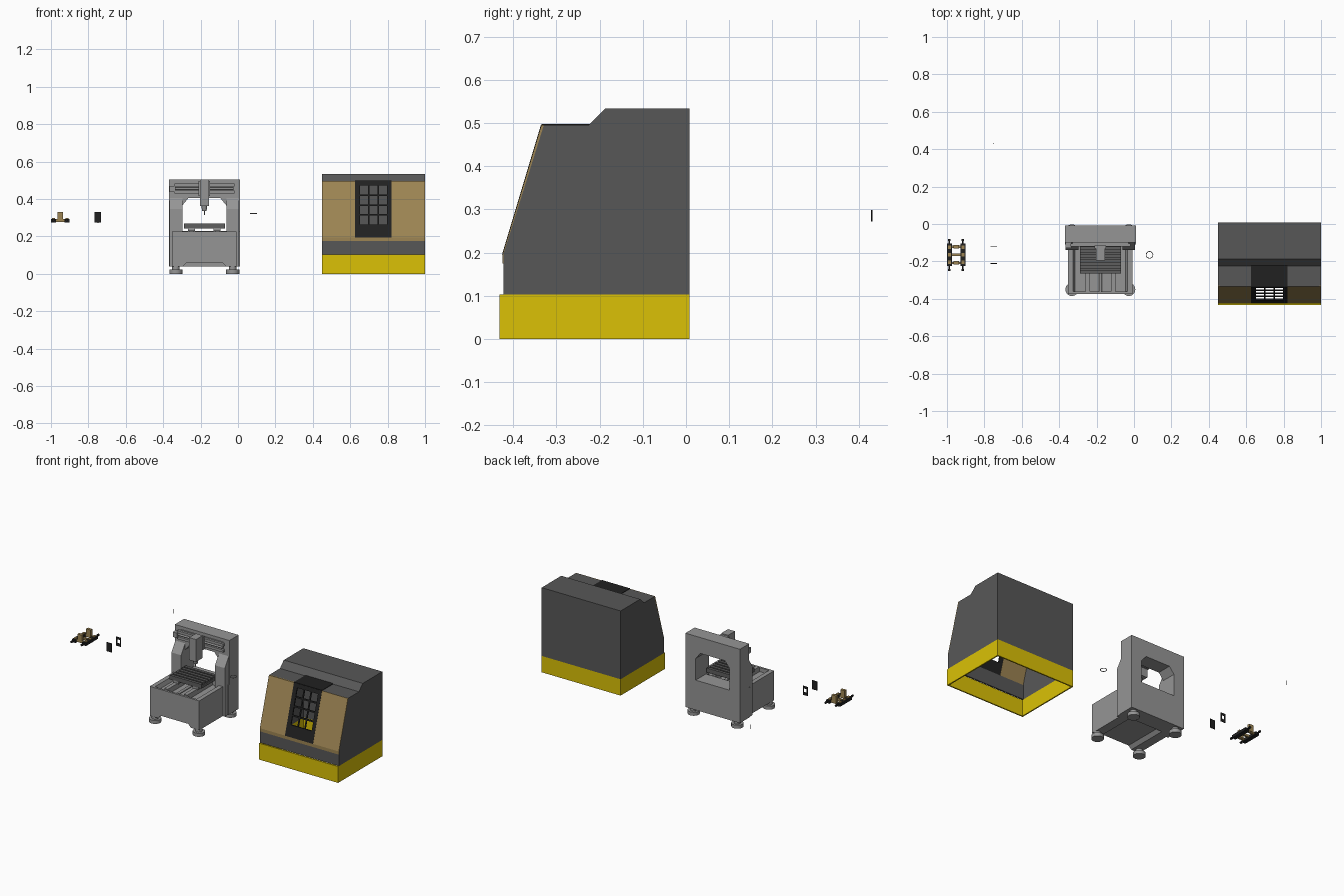
import bpy, bmesh, math
from mathutils import Vector

if "Cube" in bpy.data.objects:
    bpy.data.objects.remove(bpy.data.objects["Cube"])


def material(name, r, g, b):
    m = bpy.data.materials.new(name)
    m.use_nodes = True
    col = [(v / 255) ** 2.2 for v in (r, g, b)] + [1]
    m.diffuse_color = col
    m.node_tree.nodes["Principled BSDF"].inputs["Base Color"].default_value = col
    return m


SHELL = material("charcoal", 88, 88, 88)
METAL = material("machine grey", 148, 148, 148)
TABLE = material("table grey", 95, 95, 95)
TAN = material("tan", 156, 132, 84)
YELLOW = material("yellow", 218, 192, 15)
BLACK = material("black", 38, 38, 38)


def prism(name, pts, lo, hi, mat, axis="x"):
    """Extrude a yz outline along x, or an xz outline along y."""
    place = (lambda p, t: (t, *p)) if axis == "x" else (lambda p, t: (p[0], t, p[1]))
    bm = bmesh.new()
    face = bm.faces.new([bm.verts.new(place(p, lo)) for p in pts])
    out = bmesh.ops.extrude_face_region(bm, geom=[face])
    moved = [v for v in out["geom"] if isinstance(v, bmesh.types.BMVert)]
    shift = Vector(place((0, 0), hi - lo))
    bmesh.ops.translate(bm, verts=moved, vec=shift)
    bmesh.ops.recalc_face_normals(bm, faces=bm.faces)
    me = bpy.data.meshes.new(name)
    bm.to_mesh(me)
    bm.free()
    me.materials.append(mat)
    ob = bpy.data.objects.new(name, me)
    bpy.context.collection.objects.link(ob)
    return ob


def box(name, x0, x1, y0, y1, z0, z1, mat):
    return prism(name, [(y0, z0), (y1, z0), (y1, z1), (y0, z1)], x0, x1, mat)


def cylinder(name, loc, r, depth, mat, r2=None, rot=(0, 0, 0), sides=32):
    bpy.ops.mesh.primitive_cone_add(vertices=sides, radius1=r, radius2=r if r2 is None else r2,
                                    depth=depth, location=loc, rotation=rot)
    ob = bpy.context.object
    ob.name = name
    ob.data.materials.append(mat)
    bpy.ops.object.shade_smooth_by_angle()
    return ob


# --- Enclosure: yellow base frame, open underneath
L, R, F, B, W = 0.45, 1.0, -0.432, 0.008, 0.008
H = 0.103
box("base_front", L, R, F, F + W, 0, H, YELLOW)
box("base_back", L, R, B - W, B, 0, H, YELLOW)
for side, x in (("right", L), ("left", R - W)):
    box("base_" + side, x, x + W, F + W, B - W, 0, H, YELLOW)

# Enclosure: charcoal side walls, back, roof and lower front
FY, TOP = -0.423, 0.495
outline = [(FY, H), (FY, 0.195), (-0.329, TOP), (-0.225, TOP), (-0.187, 0.533), (B, 0.533), (B, H)]
for side, x in (("right", L), ("left", R - W)):
    prism("wall_" + side, outline, x, x + W, SHELL)
roof = [(-0.333, TOP), (-0.225, TOP), (-0.187, 0.533), (B, 0.533), (B, H),
        (B - W, H), (B - W, 0.525), (-0.184, 0.525), (-0.222, TOP - W), (-0.333, TOP - W)]
prism("roof_and_back", roof, L + W, R - W, SHELL)
box("lower_front", L + W, R - W, FY, FY + W, H, 0.195, SHELL)
box("front_sill", L, R, FY - 0.002, FY, 0.175, 0.195, TAN)

# Enclosure: sloped front, addressed by height and offset from the slope
LEAN = 0.3


def sloped(name, x0, x1, z0, z1, mat, out=0.0, thick=0.008):
    y = lambda z: FY + LEAN * (z - 0.195) - out
    pts = [(y(z0), z0), (y(z1), z1), (y(z1) + thick, z1), (y(z0) + thick, z0)]
    return prism(name, pts, x0, x1, mat)


D0, D1, G0, G1, S0, S1 = 0.625, 0.82, 0.652, 0.797, 0.262, 0.472
sloped("tan_panel_right", L, D0, 0.195, TOP, TAN, 0.002)
sloped("tan_panel_left", D1, R, 0.195, TOP, TAN, 0.002)
sloped("door_stile_right", D0, G0, 0.195, TOP, BLACK, 0.003)
sloped("door_stile_left", G1, D1, 0.195, TOP, BLACK, 0.003)
sloped("door_bottom_rail", G0, G1, 0.195, S0, BLACK, 0.003)
sloped("door_top_rail", G0, G1, S1, TOP, BLACK, 0.003)
for i in (1, 2):
    x = G0 + (G1 - G0) * i / 3
    sloped("window_upright", x - 0.004, x + 0.004, S0, S1, BLACK, 0.002, 0.006)
for i in (1, 2, 3):
    z = S0 + (S1 - S0) * i / 4
    sloped("window_crossbar", G0, G1, z - 0.004, z + 0.004, BLACK, 0.002, 0.006)
box("door_roof_plate", D0, D1, -0.335, -0.222, TOP - 0.002, TOP + 0.003, BLACK)

# --- Milling machine: feet
CX = -0.18
for sx in (-1, 1):
    for y in (-0.35, -0.037):
        cylinder("foot_pad", (CX + sx * 0.152, y, 0.011), 0.035, 0.022, METAL)
        cylinder("foot_stem", (CX + sx * 0.152, y, 0.03), 0.02, 0.03, METAL)


def mirrored(half):
    """Complete a half outline, given from the centre line outwards."""
    return [(CX + x, z) for x, z in half] + [(CX - x, z) for x, z in reversed(half)]


# Machine bed with clearance underneath and a recessed top
bed = mirrored([(0.095, 0.06), (0.115, 0.04), (0.172, 0.04), (0.172, 0.225),
                (0.145, 0.225), (0.135, 0.2), (0.04, 0.2)])
prism("bed", bed, -0.362, -0.11, METAL, "y")
lip = mirrored([(0.095, 0.06), (0.115, 0.04), (0.172, 0.04), (0.172, 0.225)])
prism("bed_front", lip, -0.375, -0.362, METAL, "y")
for s in (-1, 1):
    x = CX + s * 0.068
    box("bed_rail", x - 0.012, x + 0.012, -0.362, -0.11, 0.2, 0.232, METAL)
    for y in (-0.245, -0.15):
        box("table_carriage", x - 0.018, x + 0.018, y - 0.02, y + 0.02, 0.228, 0.245, METAL)
cylinder("table_screw", (CX, -0.236, 0.212), 0.008, 0.252, METAL, rot=(math.pi / 2, 0, 0))

# Slotted work table
top = [(-0.105, 0.243), (-0.265, 0.243)]
for i in range(6):
    y = -0.265 + i * 0.0284
    top += [(y, 0.27), (y + 0.018, 0.27)]
    if i < 5:
        top += [(y + 0.018, 0.26), (y + 0.0284, 0.26)]
prism("work_table", top, CX - 0.11, CX + 0.11, TABLE)

# Gantry: arch slab, lower web and deeper column fronts
arch = mirrored([(0.085, 0.405), (0.118, 0.365), (0.118, 0.225), (0.19, 0.225), (0.19, 0.505)])
prism("gantry_arch", arch, -0.1, -0.008, METAL, "y")
box("gantry_web", CX - 0.19, CX + 0.19, -0.11, -0.008, 0.04, 0.228, METAL)
column = [(-0.1, 0.04), (-0.14, 0.04), (-0.14, 0.345), (-0.1, 0.405)]
for s in (-1, 1):
    a, b = sorted((CX + s * 0.118, CX + s * 0.186))
    prism("column_front", column, a, b, METAL)

# Cross rails, carriage and spindle
box("cross_rail_plate", CX - 0.15, CX + 0.15, -0.106, -0.1, 0.43, 0.485, METAL)
for z in (0.437, 0.474):
    box("cross_rail", CX - 0.16, CX + 0.16, -0.12, -0.104, z - 0.008, z + 0.008, METAL)
cylinder("cross_screw", (CX, -0.114, 0.456), 0.006, 0.31, METAL, rot=(0, math.pi / 2, 0))
box("cross_motor", CX - 0.185, CX - 0.155, -0.128, -0.1, 0.438, 0.47, METAL)
box("head_slide", CX - 0.03, CX + 0.03, -0.132, -0.116, 0.415, 0.495, METAL)
box("spindle_head", CX - 0.024, CX + 0.024, -0.195, -0.128, 0.362, 0.503, METAL)
cylinder("spindle_nose", (CX, -0.165, 0.35), 0.012, 0.028, METAL, r2=0.016)
cylinder("cutting_tool", (CX, -0.165, 0.327), 0.003, 0.024, METAL, sides=12)

# --- Loose ring
bpy.ops.mesh.primitive_torus_add(location=(0.083, -0.165, 0.322), major_radius=0.018,
                                 minor_radius=0.002, major_segments=40, minor_segments=8)
ring = bpy.context.object
ring.name = "ring"
ring.data.materials.append(METAL)
bpy.ops.object.shade_smooth_by_angle()

# --- Loose carriage: rails, end blocks, bridges and clamp
for s in (-1, 1):
    x = -0.951 + s * 0.036
    cylinder("carriage_rod", (x, -0.165, 0.286), 0.004, 0.165, BLACK, rot=(math.pi / 2, 0, 0))
    for y in (-0.245, -0.085):
        cylinder("rod_knob", (x, y, 0.286), 0.007, 0.01, BLACK, rot=(math.pi / 2, 0, 0))
    box("carriage_rail", x - 0.013, x + 0.013, -0.225, -0.105, 0.274, 0.292, BLACK)
    for y in (-0.205, -0.165, -0.125):
        box("carriage_pad", x - 0.008, x + 0.008, y - 0.009, y + 0.009, 0.29, 0.297, TAN)
for y in (-0.208, -0.165, -0.122):
    box("carriage_bridge", -0.977, -0.925, y - 0.006, y + 0.006, 0.278, 0.292, TAN)
for y in (-0.208, -0.122):
    box("clamp_block", -0.966, -0.936, y - 0.009, y + 0.009, 0.285, 0.33, TAN)

# --- Loose plates: one solid, one with an opening
PX = -0.749
box("solid_plate", PX - 0.017, PX + 0.017, -0.213, -0.209, 0.274, 0.33, BLACK)
frame = [(-0.017, 0.009, 0.274, 0.292), (-0.017, 0.009, 0.316, 0.33)]
for name, x0, x1, z0, z1 in (("bottom", -0.017, 0.017, 0.274, 0.292), ("top", -0.017, 0.017, 0.316, 0.33),
                             ("right", -0.017, -0.01, 0.292, 0.316), ("left", 0.01, 0.017, 0.292, 0.316)):
    box("open_plate_" + name, PX + x0, PX + x1, -0.121, -0.117, z0, z1, BLACK)

# --- Loose pin
cylinder("pin", (PX, 0.43, 0.285), 0.002, 0.026, BLACK, sides=12)
